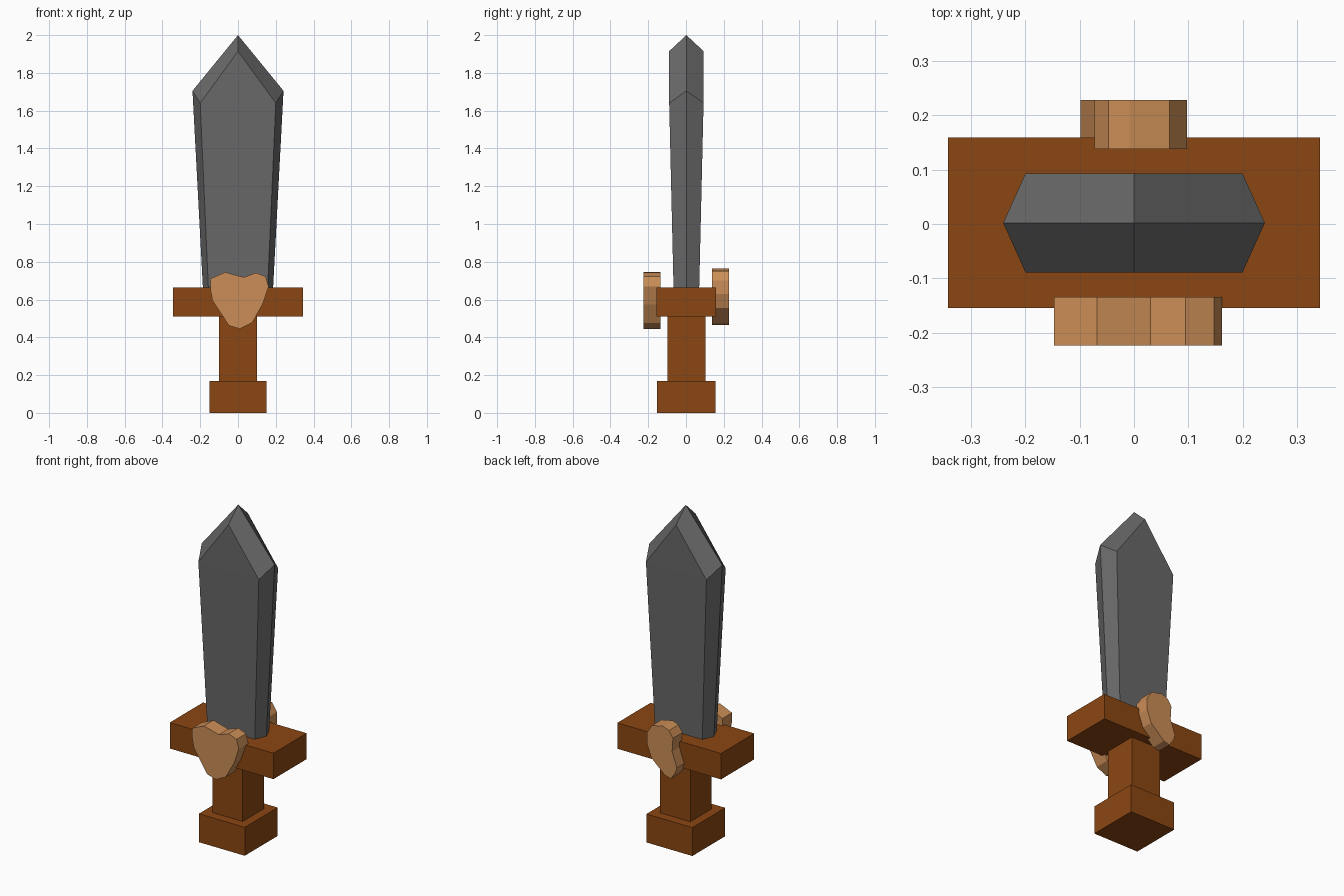
import bpy, bmesh

if "Cube" in bpy.data.objects:
    bpy.data.objects.remove(bpy.data.objects["Cube"])

YC = 0.002  # shared depth centre


def material(name, rgb):
    m = bpy.data.materials.new(name)
    m.diffuse_color = (*rgb, 1)
    m.use_nodes = True
    m.node_tree.nodes["Principled BSDF"].inputs["Base Color"].default_value = m.diffuse_color
    return m


WOOD = material("wood", (0.258, 0.062, 0.006))
TAN = material("tan", (0.60, 0.27, 0.095))
STEEL = material("steel", (0.14, 0.14, 0.14))


def finish(name, bm, mat):
    bmesh.ops.recalc_face_normals(bm, faces=bm.faces)
    me = bpy.data.meshes.new(name)
    bm.to_mesh(me)
    bm.free()
    me.materials.append(mat)
    ob = bpy.data.objects.new(name, me)
    bpy.context.collection.objects.link(ob)
    ob.location.y = YC
    return ob


def box(name, hx, hy, z0, z1):
    bm = bmesh.new()
    bmesh.ops.create_cube(bm, size=2)
    for v in bm.verts:
        v.co = (v.co.x * hx, v.co.y * hy, z0 if v.co.z < 0 else z1)
    return finish(name, bm, WOOD)


def plate(name, outline, y0, y1):
    # outline in x/z, extruded along y
    bm = bmesh.new()
    face = bm.faces.new([bm.verts.new((x, y0, z)) for x, z in outline])
    ext = bmesh.ops.extrude_face_region(bm, geom=[face], use_keep_orig=True)
    for g in ext["geom"]:
        if isinstance(g, bmesh.types.BMVert):
            g.co.y = y1
    return finish(name, bm, TAN)


# Hilt blocks
box("pommel", 0.152, 0.155, 0, 0.17)
box("grip", 0.10, 0.10, 0.17, 0.51)
box("guard", 0.343, 0.157, 0.51, 0.665)

# Blade: bevelled hexagonal section widening to the shoulder, then a point
bm = bmesh.new()


def ring(edge_x, edge_z, flat_x, flat_y, flat_z):
    pts = [(edge_x, 0, edge_z), (flat_x, flat_y, flat_z), (-flat_x, flat_y, flat_z),
           (-edge_x, 0, edge_z), (-flat_x, -flat_y, flat_z), (flat_x, -flat_y, flat_z)]
    return [bm.verts.new(p) for p in pts]


base = ring(0.186, 0.665, 0.157, 0.068, 0.665)
shoulder = ring(0.241, 1.705, 0.20, 0.091, 1.64)
tip = bm.verts.new((0, 0, 2.0))
tip_back = bm.verts.new((0, 0.091, 1.915))
tip_front = bm.verts.new((0, -0.091, 1.915))
bm.faces.new(base)
for i in range(6):
    j = (i + 1) % 6
    bm.faces.new((base[i], base[j], shoulder[j], shoulder[i]))
for a, b, t in ((1, 2, tip_back), (4, 5, tip_front)):
    bm.faces.new((shoulder[a], shoulder[b], t))
for edge, flat, t in ((0, 1, tip_back), (3, 2, tip_back), (3, 4, tip_front), (0, 5, tip_front)):
    bm.faces.new((shoulder[edge], shoulder[flat], t, tip))
finish("blade", bm, STEEL)

# Irregular emblem plates on each face of the guard
plate("front_emblem", [
    (-0.147, 0.71), (-0.068, 0.745), (0.03, 0.718), (0.095, 0.742), (0.147, 0.722),
    (0.162, 0.668), (0.13, 0.575), (0.075, 0.477), (0.01, 0.445), (-0.048, 0.462),
    (-0.135, 0.595), (-0.146, 0.65)], -0.226, -0.136)
plate("back_emblem", [
    (0.098, 0.70), (0.065, 0.75), (-0.008, 0.765), (-0.047, 0.75), (-0.073, 0.71),
    (-0.068, 0.63), (-0.099, 0.54), (-0.09, 0.51), (-0.06, 0.465), (-0.02, 0.475),
    (0.07, 0.555), (0.098, 0.63)], 0.136, 0.226)
